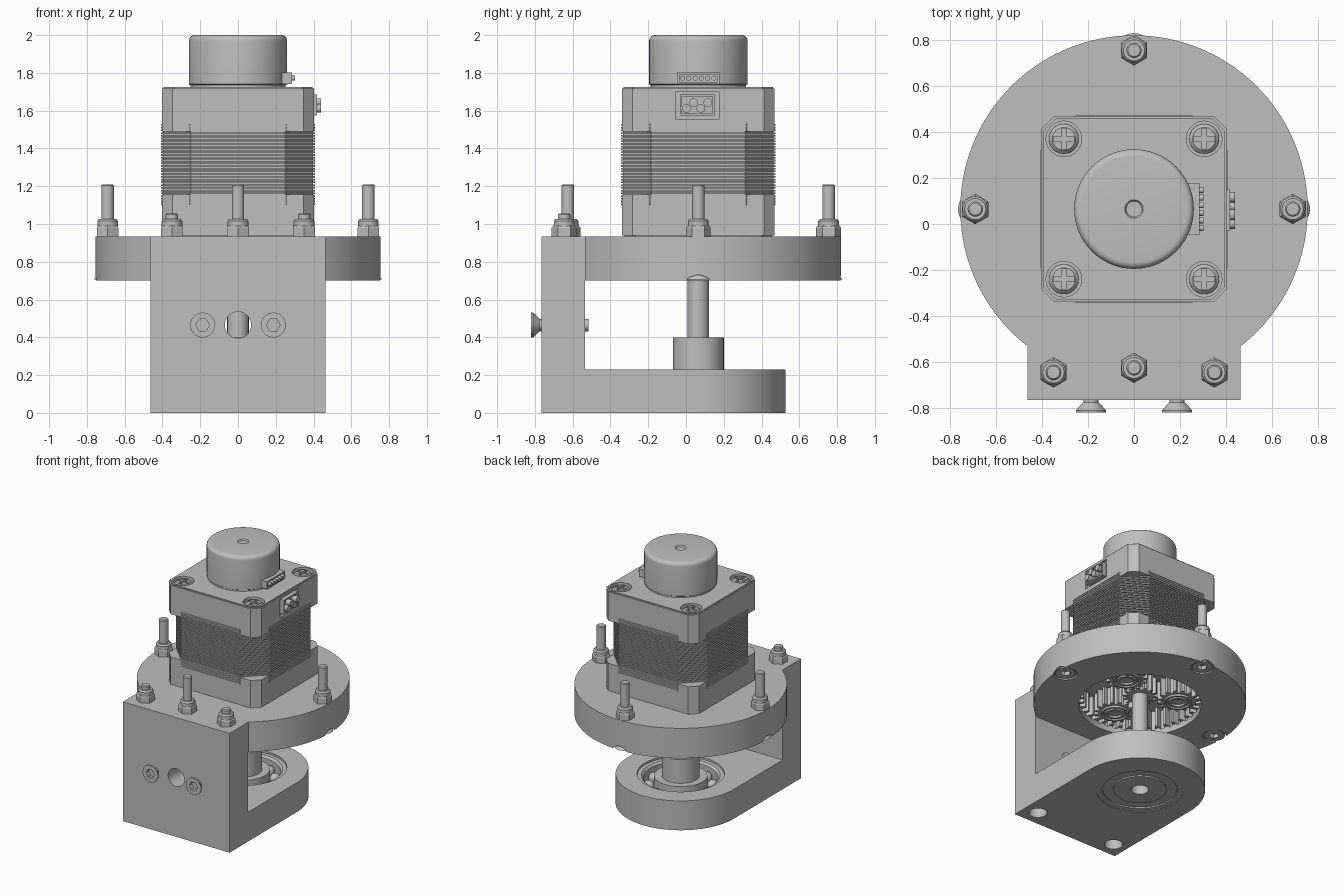
import bpy, bmesh
from math import pi, sin, cos, radians, acos
from mathutils import Matrix, Vector

if "Cube" in bpy.data.objects:
    bpy.data.objects.remove(bpy.data.objects["Cube"])

CY = 0.065  # y of the motor and shaft axis

grey = bpy.data.materials.new("machined_grey")
grey.use_nodes = True
grey.diffuse_color = (0.52, 0.52, 0.52, 1)
grey.node_tree.nodes["Principled BSDF"].inputs["Base Color"].default_value = (0.52, 0.52, 0.52, 1)


def finish(name, bm, matrix=Matrix()):
    bmesh.ops.recalc_face_normals(bm, faces=bm.faces)
    bm.transform(matrix)
    mesh = bpy.data.meshes.new(name)
    bm.to_mesh(mesh)
    bm.free()
    mesh.materials.append(grey)
    obj = bpy.data.objects.new(name, mesh)
    bpy.context.collection.objects.link(obj)
    return obj


def prism(name, points, *spans):
    """Extrude a flat outline over one or more height spans."""
    bm = bmesh.new()
    for z0, z1 in spans:
        face = bm.faces.new([bm.verts.new((x, y, z0)) for x, y in points])
        top = bmesh.ops.extrude_face_region(bm, geom=[face], use_keep_orig=True)["geom"]
        moved = [v for v in top if isinstance(v, bmesh.types.BMVert)]
        bmesh.ops.translate(bm, verts=moved, vec=(0, 0, z1 - z0))
    return finish(name, bm)


def lathe(name, profile, loc=(0, 0, 0), rot=Matrix(), steps=48, turn=0, closed=False):
    """Spin a radius/height profile round its axis."""
    bm = bmesh.new()
    verts = [bm.verts.new((r, 0, z)) for r, z in profile]
    pairs = list(zip(verts, verts[1:])) + ([(verts[-1], verts[0])] if closed else [])
    edges = [bm.edges.new(p) for p in pairs]
    bmesh.ops.spin(bm, geom=verts + edges, cent=(0, 0, 0), axis=(0, 0, 1),
                   angle=2 * pi, steps=steps, use_merge=True)
    bmesh.ops.remove_doubles(bm, verts=bm.verts, dist=1e-5)
    return finish(name, bm, Matrix.Translation(loc) @ rot @ Matrix.Rotation(turn, 4, "Z"))


def cyl(name, r, z0, z1, loc=(0, 0, 0), rot=Matrix(), steps=48, turn=0):
    return lathe(name, [(0, z0), (r, z0), (r, z1), (0, z1)], loc, rot, steps, turn)


def box(name, lo, hi):
    rect = [(lo[0], lo[1]), (hi[0], lo[1]), (hi[0], hi[1]), (lo[0], hi[1])]
    return prism(name, rect, (lo[2], hi[2]))


def combine(obj, others, mode="DIFFERENCE"):
    """Boolean with helper solids, then remove the helpers."""
    for other in others:
        other.hide_render = True
        mod = obj.modifiers.new("bool", "BOOLEAN")
        mod.operation, mod.solver, mod.object = mode, "EXACT", other
        bpy.context.view_layer.objects.active = obj
        bpy.ops.object.modifier_apply(modifier=mod.name)
        bpy.data.objects.remove(other)
    return obj


def rounded_plate(r, start, segments):
    """Square front joined to an arc about the motor axis."""
    arc = [start + (pi - 2 * start) * i / segments for i in range(segments + 1)]
    return [(-W, FRONT), (W, FRONT)] + [(r * cos(a), CY + r * sin(a)) for a in arc]


def octagon(half, c):
    k = half - c
    pts = [(half, -k), (half, k), (k, half), (-k, half), (-half, k), (-half, -k), (-k, -half), (k, -half)]
    return [(x, y + CY) for x, y in pts]


def gear(root, tip, teeth, cx=0, cy=CY):
    pts = []
    for i in range(teeth):
        for f, r in ((0, root), (0.4, root), (0.55, tip), (0.85, tip)):
            a = 2 * pi * (i + f) / teeth
            pts.append((cx + r * cos(a), cy + r * sin(a)))
    return pts


# Bracket: round top plate, upright block and round-ended base
W, FRONT, INNER = 0.463, -0.765, -0.535
PLATE_Z, TOP = 0.70, 0.935
RIM = 0.755
HALF_PI = pi / 2
bracket = prism("bracket", rounded_plate(RIM, -acos(W / RIM), 96), (PLATE_Z, TOP))
combine(bracket, [box("block", (-W, FRONT, 0.23), (W, INNER, PLATE_Z)),
                  prism("base", rounded_plate(W, 0, 48), (0, 0.23))], "UNION")

# Gear housing, bearing seat, access hole and screw pockets
TO_FRONT = Matrix.Rotation(HALF_PI, 4, "X")
rim_bolts = [(0, CY + 0.69), (0.69, CY), (-0.69, CY)]
corner_bolts = [(-0.35, -0.645), (0.35, -0.645)]
cutters = [cyl("housing_mouth", 0.435, 0.6, 0.75, (0, CY, 0)),
           prism("ring_teeth", gear(0.45, 0.40, 40), (0.74, 0.9)),
           cyl("bearing_seat", 0.31, -0.1, 0.3, (0, CY, 0)),
           cyl("access_hole", 0.07, 0.4, 0.9, (0, 0, 0.465), TO_FRONT)]
for x, y in rim_bolts:
    cutters.append(lathe("countersink", [(0, 0.68), (0.085, 0.68), (0.085, 0.71), (0.035, 0.76), (0, 0.76)],
                         (x, y, 0)))
for x, y in corner_bolts:
    cutters.append(cyl("bolt_bore", 0.065, -0.1, 0.7, (x, y, 0)))
combine(bracket, cutters)

# Locknuts and bolts on the top plate
for x, y in rim_bolts + [(0, CY - 0.69)] + corner_bolts:
    loc = (x, y, 0)
    tip = 1.055 if (x, y) in corner_bolts else 1.21
    lathe("nut", [(0, TOP), (0.066, TOP), (0.066, 0.98), (0.057, 0.992), (0, 0.992)], loc,
          steps=6, turn=pi / 6)
    lathe("nut_collar", [(0, 0.98), (0.055, 0.98), (0.055, 1.015), (0.046, 1.027), (0, 1.027)], loc, steps=32)
    bolt = lathe("bolt", [(0, 0.705), (0.075, 0.705), (0.033, 0.75), (0.033, tip - 0.006),
                          (0.027, tip), (0, tip)], loc, steps=32)
    if (x, y) in rim_bolts:
        combine(bolt, [cyl("socket", 0.036, 0.6, 0.735, loc, steps=6)])

# Countersunk screws through the front of the block
for x in (-0.187, 0.187):
    loc = (x, 0, 0.465)
    screw = lathe("front_screw", [(0, 0.515), (0.033, 0.515), (0.033, 0.775), (0.066, 0.81),
                                  (0.066, 0.82), (0, 0.82)], loc, TO_FRONT, 32)
    combine(screw, [cyl("socket", 0.036, 0.79, 0.9, loc, TO_FRONT, 6)])

# Output shaft, collar and ball bearing in the base
AXIS = (0, CY, 0)
cyl("shaft", 0.057, 0.2, 0.9, AXIS)
lathe("shaft_collar", [(0.062, 0.005), (0.135, 0.005), (0.135, 0.4), (0.05, 0.4)], AXIS, closed=True)
lathe("bearing_outer_race", [(0.265, 0.005), (0.31, 0.005), (0.31, 0.215), (0.28, 0.215), (0.265, 0.2)],
      AXIS, closed=True)
lathe("bearing_inner_race", [(0.13, 0.005), (0.19, 0.005), (0.19, 0.215), (0.13, 0.215)], AXIS, closed=True)
lathe("bearing_shield", [(0.18, 0.015), (0.28, 0.015), (0.28, 0.1), (0.18, 0.1)], AXIS, closed=True)
for i in range(10):
    a = 2 * pi * i / 10
    arc = [(0.042 * sin(pi * k / 12), -0.042 * cos(pi * k / 12)) for k in range(13)]
    lathe("bearing_ball", arc, (0.228 * cos(a), CY + 0.228 * sin(a), 0.135), steps=20)

# Planet gears and sun gear inside the housing
prism("sun_gear", gear(0.095, 0.125, 14), (0.77, 0.91))
for deg in (30, 150, 270):
    x, y = 0.275 * cos(radians(deg)), CY + 0.275 * sin(radians(deg))
    prism("planet_gear", gear(0.118, 0.148, 15, x, y), (0.76, 0.91))
    lathe("planet_bearing", [(0.05, 0.9), (0.05, 0.745), (0.068, 0.745), (0.072, 0.755), (0.082, 0.755),
                             (0.086, 0.745), (0.1, 0.745), (0.1, 0.9)], (x, y, 0), closed=True)

# Motor: end caps with bevelled corners and the laminated stack between
HALF = 0.403
prism("motor_lower_cap", octagon(HALF, 0.056), (0.94, 1.155))
prism("motor_foot", octagon(HALF - 0.012, 0.056), (TOP, 0.94))
upper_cap = prism("motor_upper_cap", octagon(HALF, 0.056), (1.49, 1.717))
prism("motor_cap_lid", octagon(HALF - 0.008, 0.056), (1.71, 1.717))
STACK, LAYERS = (1.10, 1.535), 30
pitch = (STACK[1] - STACK[0]) / LAYERS
prism("lamination_core", octagon(0.398, 0.15), STACK)
prism("laminations", octagon(0.408, 0.155),
      *[(STACK[0] + i * pitch, STACK[0] + (i + 0.6) * pitch) for i in range(LAYERS)])
bpy.data.objects.remove(bpy.data.objects["motor_cap_lid"])
lid = prism("motor_lid", octagon(HALF - 0.008, 0.056), (1.717, 1.725))
combine(upper_cap, [lid], "UNION")

# Cross-head screws sunk into the motor corners
corners = [(sx * 0.305, CY + sy * 0.305) for sx in (-1, 1) for sy in (-1, 1)]
pockets = [cyl("screw_pocket", 0.077, 1.68, 1.8, (x, y, 0)) for x, y in corners]
pockets.append(box("socket_recess", (0.385, -0.055, 1.555), (0.5, 0.175, 1.70)))
combine(upper_cap, pockets)
for x, y in corners:
    head = lathe("motor_screw", [(0, 1.66), (0.065, 1.66), (0.065, 1.705), (0.05, 1.72), (0, 1.723)],
                 (x, y, 0), steps=32)
    for a, b in ((0.045, 0.011), (0.011, 0.045)):
        combine(head, [box("cross_slot", (x - a, y - b, 1.695), (x + a, y + b, 1.8))])

# Power socket on the side of the upper cap
TO_SIDE = Matrix.Rotation(HALF_PI, 4, "Y")
socket = box("power_socket", (0.37, -0.03, 1.575), (0.418, 0.15, 1.685))
combine(socket, [box("socket_mouth", (0.4, -0.02, 1.585), (0.5, 0.14, 1.675))])
for i in range(4):
    cyl("power_pin", 0.023, 0.38, 0.44, (0, 0.002 + i * 0.038, 1.612 + 0.03 * (i % 2)), TO_SIDE, 20)

# Encoder housing with rounded rim and centre dimple
rim = [(0.23 + 0.03 * cos(a), 1.97 + 0.03 * sin(a)) for a in (i * HALF_PI / 6 for i in range(7))]
lathe("encoder_housing", [(0, 1.7), (0.252, 1.7), (0.252, 1.735), (0.26, 1.74)] + rim +
      [(0.04, 2.0), (0.034, 1.99), (0, 1.988)], AXIS, steps=72)

# Signal connector on the encoder
plug = box("signal_connector", (0.2, CY - 0.113, 1.742), (0.285, CY + 0.113, 1.802))
combine(plug, [box("connector_mouth", (0.272, CY - 0.1, 1.752), (0.4, CY + 0.1, 1.792))])
for i in range(6):
    cyl("signal_pin", 0.013, 0.25, 0.302, (0, CY + (i - 2.5) * 0.033, 1.772), TO_SIDE, 16)

# Smooth round surfaces, keep machined edges crisp
bpy.ops.object.select_all(action="DESELECT")
for obj in bpy.context.collection.objects:
    if obj.type == "MESH" and grey.name in obj.data.materials:
        obj.select_set(True)
        bpy.context.view_layer.objects.active = obj
bpy.ops.object.shade_smooth_by_angle(angle=radians(30))
